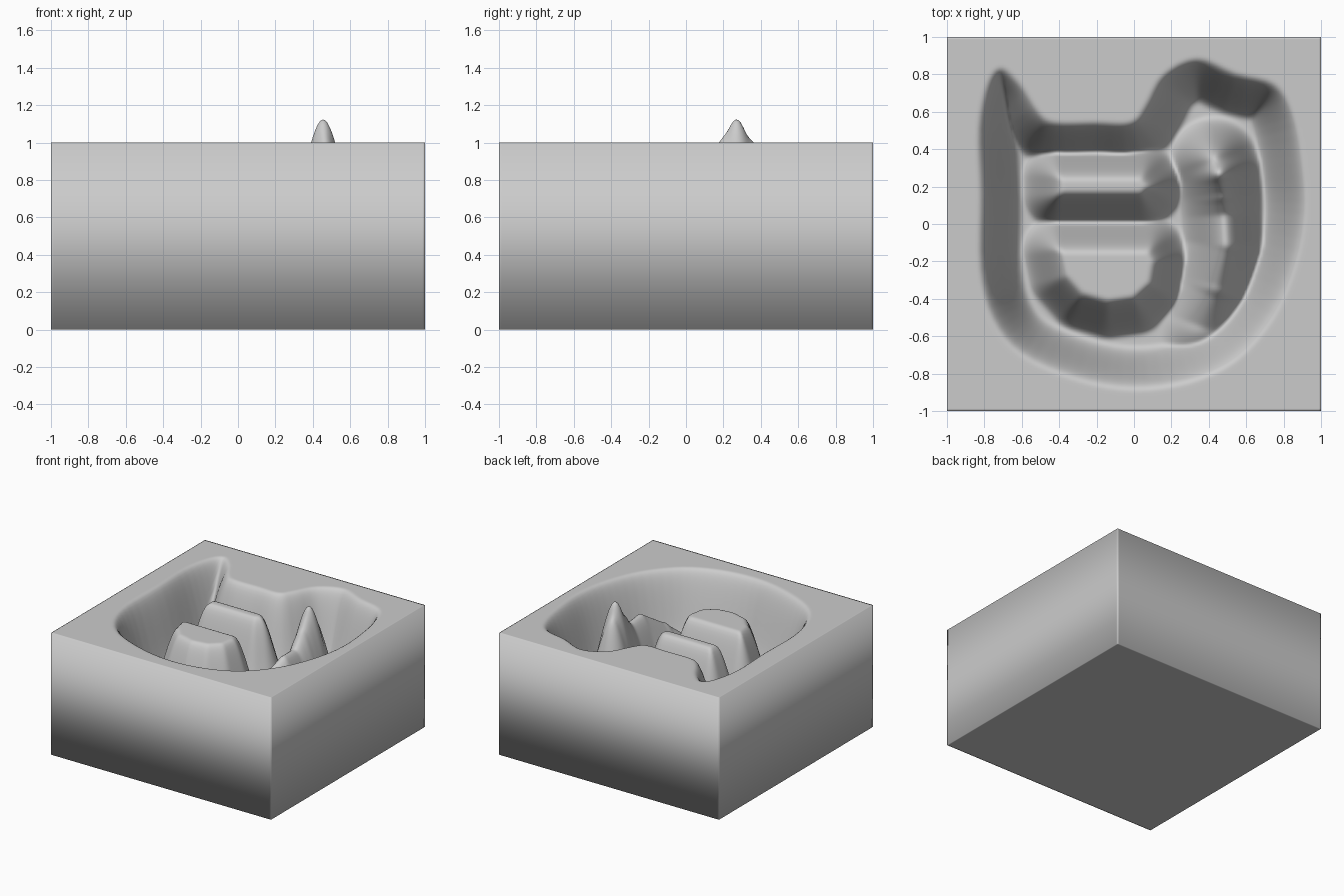
import bpy, bmesh, math

if "Cube" in bpy.data.objects:
    bpy.data.objects.remove(bpy.data.objects["Cube"])

N = 150          # top grid resolution
FLOOR = 0.42     # basin floor height

# outline of the basin rim
RIM = [(-.84, .5), (-.79, .75), (-.71, .84), (-.6, .75), (-.5, .6), (-.42, .55),
       (-.2, .55), (-.02, .55), (.05, .63), (.15, .8), (.34, .89), (.55, .81),
       (.76, .75), (.86, .58), (.91, .3), (.92, .05), (.87, -.22), (.75, -.5),
       (.55, -.73), (.3, -.85), (0, -.89), (-.3, -.84), (-.6, -.71),
       (-.76, -.52), (-.83, -.25), (-.83, .15)]
# flat tops of the two islands
UPPER = [(-.4, .25), (.04, .25), (.08, .2), (.04, .16), (-.4, .16)]
LOWER = [(-.4, -.14), (.08, -.14), (.11, -.2), (.09, -.32), (.0, -.4),
         (-.14, -.42), (-.28, -.38), (-.37, -.28)]
# crest of the pointed ridge: x, y, height
CREST = [(.43, .34, 1.02), (.455, .27, 1.13), (.47, .16, .98), (.48, .05, .86),
         (.49, -.11, .87), (.44, -.33, .73), (.36, -.55, .55)]


def rounded(pts, steps=4):
    """Closed Catmull-Rom curve through the points."""
    out, n = [], len(pts)
    for i in range(n):
        a, b, c, d = (pts[(i + k) % n] for k in (-1, 0, 1, 2))
        for s in range(steps):
            t = s / steps
            out.append(tuple(.5 * (2 * b[k] + (c[k] - a[k]) * t
                       + (2 * a[k] - 5 * b[k] + 4 * c[k] - d[k]) * t * t
                       + (3 * b[k] - a[k] - 3 * c[k] + d[k]) * t ** 3) for k in (0, 1)))
    return out


def seg(x, y, a, b):
    """Distance to a segment and position along it."""
    dx, dy = b[0] - a[0], b[1] - a[1]
    t = ((x - a[0]) * dx + (y - a[1]) * dy) / (dx * dx + dy * dy)
    t = min(1, max(0, t))
    return math.hypot(x - a[0] - t * dx, y - a[1] - t * dy), t


def inside_distance(x, y, poly):
    """Signed distance, positive inside."""
    best, inside = 9, False
    a = poly[-1]
    for b in poly:
        best = min(best, seg(x, y, a, b)[0])
        if (a[1] > y) != (b[1] > y) and x < a[0] + (y - a[1]) * (b[0] - a[0]) / (b[1] - a[1]):
            inside = not inside
        a = b
    return best if inside else -best


def smooth(t):
    t = min(1, max(0, t))
    return t * t * (3 - 2 * t)


rim = rounded(RIM)


def height(x, y):
    d = inside_distance(x, y, rim)
    if d <= 0:
        return 1.0
    z = 1 - (1 - FLOOR) * smooth(d / .24)
    # flat-topped islands
    for poly, top in ((UPPER, .96), (LOWER, .94)):
        r = -inside_distance(x, y, poly)
        z = max(z, top - (top - FLOOR) * smooth((r + .02) / .22))
    # pointed ridge
    for a, b in zip(CREST, CREST[1:]):
        r, t = seg(x, y, a, b)
        top = a[2] + (b[2] - a[2]) * t
        z = max(z, top - (top - FLOOR) * smooth(r / .24))
    return z


# block with sculpted top
bm = bmesh.new()
bmesh.ops.create_grid(bm, x_segments=N, y_segments=N, size=1)
ext = bmesh.ops.extrude_face_region(bm, geom=bm.faces[:], use_keep_orig=True)
top = [v for v in ext["geom"] if isinstance(v, bmesh.types.BMVert)]
for v in top:
    v.co.z = height(v.co.x, v.co.y)
# soften creases where slopes meet
inner = [v for v in top if max(abs(v.co.x), abs(v.co.y)) < .97]
for _ in range(2):
    bmesh.ops.smooth_vert(bm, verts=inner, factor=.5, use_axis_z=True)
bmesh.ops.recalc_face_normals(bm, faces=bm.faces[:])
for f in bm.faces:
    f.smooth = True
mesh = bpy.data.meshes.new("carved_block")
bm.to_mesh(mesh)
bm.free()
block = bpy.data.objects.new("carved_block", mesh)
bpy.context.collection.objects.link(block)
